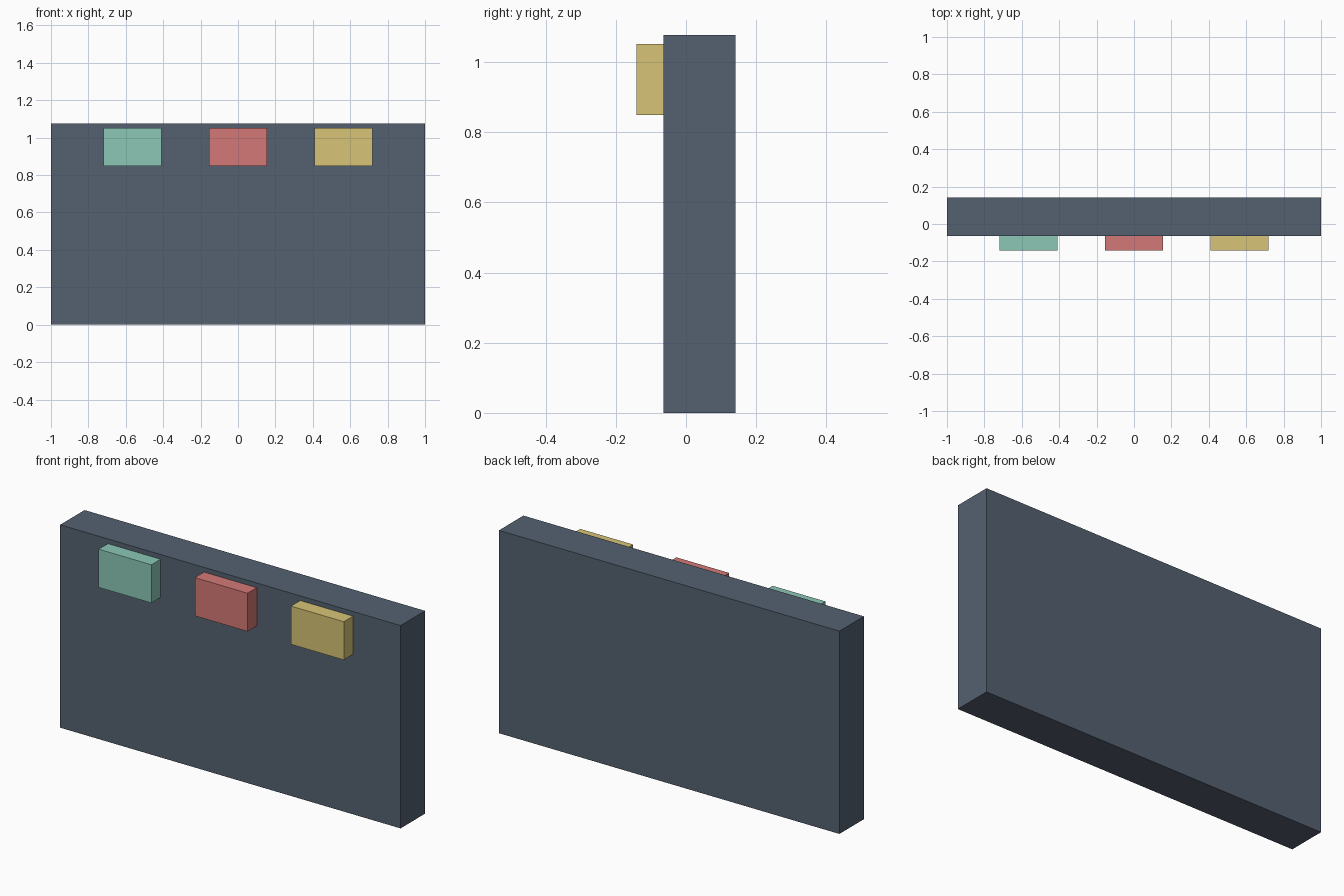
import bpy

if "Cube" in bpy.data.objects:
    bpy.data.objects.remove(bpy.data.objects["Cube"])


def material(name, rgb):
    mat = bpy.data.materials.new(name)
    mat.diffuse_color = (*rgb, 1.0)
    mat.use_nodes = True
    mat.node_tree.nodes["Principled BSDF"].inputs["Base Color"].default_value = mat.diffuse_color
    return mat


def box(name, x, y, z, mat):
    """Box from (min, max) extents on each axis."""
    spans = (x, y, z)
    bpy.ops.mesh.primitive_cube_add(size=1, location=[(a + b) / 2 for a, b in spans])
    obj = bpy.context.object
    obj.name = name
    obj.scale = [b - a for a, b in spans]
    bpy.ops.object.transform_apply(location=False, rotation=False, scale=True)
    obj.data.materials.append(mat)
    return obj


FRONT = -0.064   # front face of the panel

# Upright slab
box("panel", (-1, 1), (FRONT, 0.141), (0, 1.077), material("slate", (0.09, 0.12, 0.165)))

# Three coloured blocks along the top of the front face, slightly embedded
blocks = [
    ("left_block", -0.565, material("mint", (0.26, 0.57, 0.46))),
    ("middle_block", 0.0, material("red", (0.65, 0.19, 0.18))),
    ("right_block", 0.565, material("yellow", (0.68, 0.55, 0.18))),
]
for name, cx, mat in blocks:
    box(name, (cx - 0.155, cx + 0.155), (-0.141, FRONT + 0.005), (0.849, 1.052), mat)
